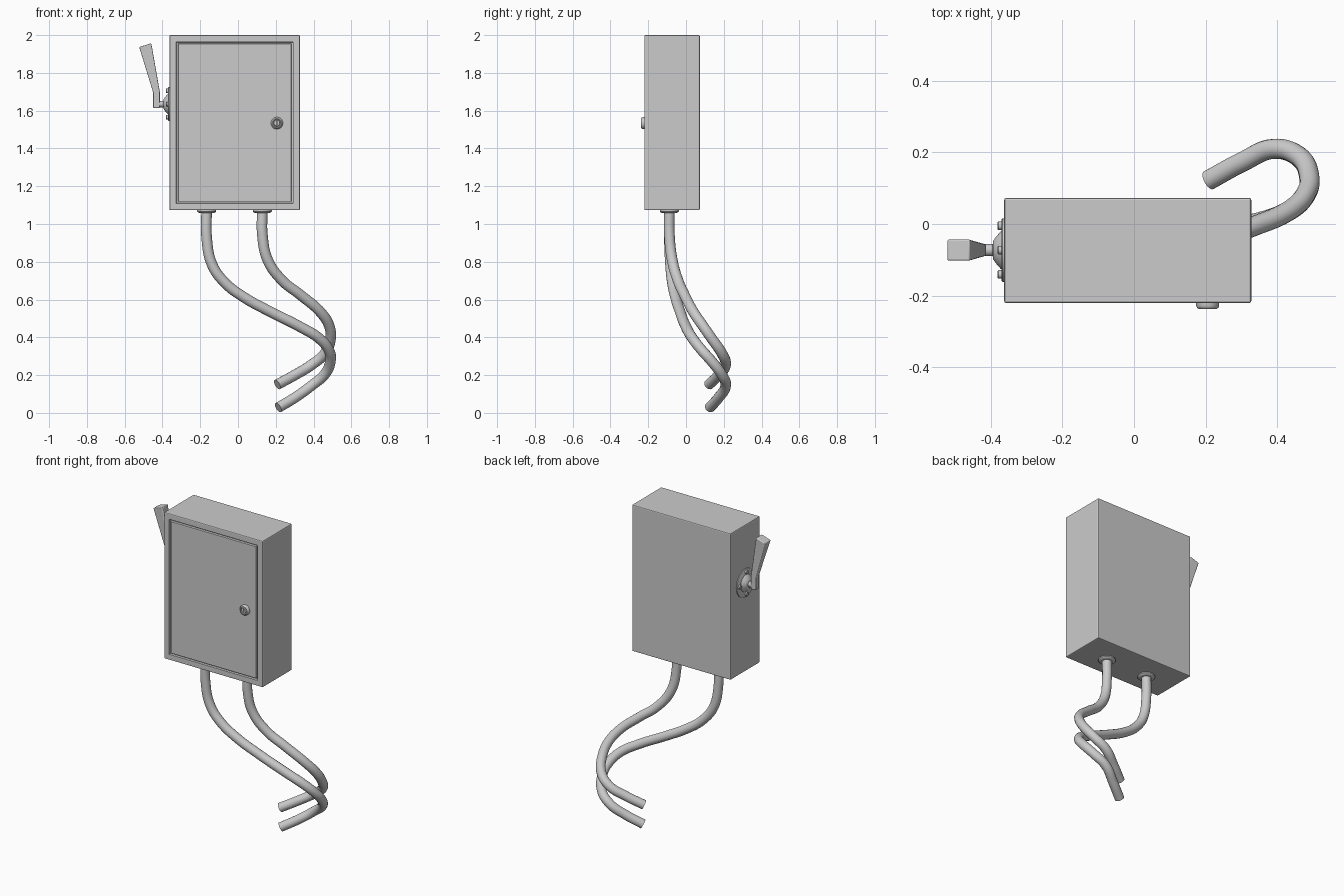
import bpy, bmesh, math
from mathutils import Matrix, Vector

if "Cube" in bpy.data.objects:
    bpy.data.objects.remove(bpy.data.objects["Cube"])


def finish(bm, name, angle=None):
    bmesh.ops.recalc_face_normals(bm, faces=bm.faces)
    me = bpy.data.meshes.new(name)
    bm.to_mesh(me)
    bm.free()
    ob = bpy.data.objects.new(name, me)
    bpy.context.collection.objects.link(ob)
    if angle:
        smooth(ob, angle)
    return ob


def smooth(ob, angle):
    bpy.ops.object.select_all(action='DESELECT')
    ob.select_set(True)
    bpy.context.view_layer.objects.active = ob
    bpy.ops.object.shade_smooth_by_angle(angle=math.radians(angle))


def loft(name, rings, angle=None):
    """Skin a list of equal-length point rings and cap both ends."""
    bm = bmesh.new()
    vr = [[bm.verts.new(p) for p in r] for r in rings]
    n = len(vr[0])
    for a, b in zip(vr, vr[1:]):
        for i in range(n):
            bm.faces.new((a[i], a[(i + 1) % n], b[(i + 1) % n], b[i]))
    bm.faces.new(vr[0])
    bm.faces.new(vr[-1])
    return finish(bm, name, angle)


def lathe(name, profile, origin, axis, n=32):
    """Turn (radius, height) pairs around an axis starting at origin."""
    q = Vector((0, 0, 1)).rotation_difference(Vector(axis))
    rings = [[Vector(origin) + q @ Vector((r * math.cos(t), r * math.sin(t), h))
              for t in (2 * math.pi * i / n for i in range(n))] for r, h in profile]
    return loft(name, rings, 35)


def cable(name, pts):
    cu = bpy.data.curves.new(name, 'CURVE')
    cu.dimensions = '3D'
    cu.bevel_depth = 0.028
    cu.bevel_resolution = 6
    cu.resolution_u = 8
    cu.use_fill_caps = True
    sp = cu.splines.new('BEZIER')
    sp.bezier_points.add(len(pts) - 1)
    for bp, p in zip(sp.bezier_points, pts):
        bp.co = p
        bp.handle_left_type = bp.handle_right_type = 'AUTO'
    ob = bpy.data.objects.new(name, cu)
    bpy.context.collection.objects.link(ob)
    bpy.ops.object.select_all(action='DESELECT')
    ob.select_set(True)
    bpy.context.view_layer.objects.active = ob
    bpy.ops.object.convert(target='MESH')
    smooth(bpy.context.object, 40)


# Cabinet with rounded edges and a grooved door outline
X0, X1, Y0, Y1, Z0, Z1 = -0.363, 0.328, -0.221, 0.073, 1.073, 2.0
bm = bmesh.new()
bmesh.ops.create_cube(bm, size=1, matrix=Matrix.Translation(
    ((X0 + X1) / 2, (Y0 + Y1) / 2, (Z0 + Z1) / 2)) @ Matrix.Diagonal((X1 - X0, Y1 - Y0, Z1 - Z0, 1)))
bmesh.ops.bevel(bm, geom=bm.edges[:], offset=0.006, segments=2, profile=0.5, affect='EDGES')
bm.normal_update()
front = max((f for f in bm.faces if f.normal.y < -0.99), key=lambda f: f.calc_area())
for thick, depth in ((0.030, 0), (0.002, -0.012), (0.007, 0), (0.002, 0.012)):
    bmesh.ops.inset_region(bm, faces=[front], thickness=thick, depth=depth, use_even_offset=True)
finish(bm, "cabinet")

# Door lock with a recessed face and key slot
lock = lathe("door_lock", [(0.032, -0.004), (0.032, 0.008), (0.030, 0.013), (0.025, 0.017),
                           (0.021, 0.017), (0.019, 0.011), (0.017, 0.011), (0.015, 0.015)],
             (0.206, Y0, 1.534), (0, -1, 0))
bm = bmesh.new()
bmesh.ops.create_cube(bm, size=1, matrix=Matrix.Translation((0.206, Y0 - 0.014, 1.534))
                      @ Matrix.Diagonal((0.006, 0.02, 0.024, 1)))
slot = finish(bm, "key_slot_cutter")
slot.hide_render = True
slot.hide_set(True)
mod = lock.modifiers.new("slot", 'BOOLEAN')
mod.object = slot
mod.operation = 'DIFFERENCE'
mod.solver = 'EXACT'

# Switch mount: flange, cone and shaft on the left side
HY, HZ = -0.073, 1.635
lathe("switch_flange", [(0.089, -0.003), (0.089, 0.005), (0.086, 0.007)], (X0, HY, HZ), (-1, 0, 0), 40)
lathe("switch_hub", [(0.056, 0.005), (0.052, 0.010), (0.036, 0.024), (0.025, 0.031), (0.017, 0.032),
                     (0.017, 0.062)], (X0, HY, HZ), (-1, 0, 0))
for i in range(4):
    a = i * math.pi / 2
    lathe(f"flange_bolt_{i + 1}", [(0.012, 0.004), (0.012, 0.016), (0.010, 0.018)],
          (X0, HY + 0.068 * math.cos(a), HZ + 0.070 * math.sin(a)), (-1, 0, 0), 12)

# Lever: flaring square bar, (left x, z, right x, z, half depth) per section
sections = [(-0.449, 1.614, -0.414, 1.614, 0.017), (-0.449, 1.695, -0.414, 1.700, 0.017),
            (-0.523, 1.937, -0.459, 1.957, 0.030)]
lever = loft("switch_lever", [[(xa, HY - d, za), (xb, HY - d, zb), (xb, HY + d, zb), (xa, HY + d, za)]
                              for xa, za, xb, zb, d in sections])
bev = lever.modifiers.new("round_edges", 'BEVEL')
bev.width = 0.005
bev.segments = 3
bev.limit_method = 'ANGLE'
bev.angle_limit = math.radians(40)
smooth(lever, 40)

# Cable glands under the cabinet
for i, x in enumerate((-0.166, 0.129)):
    lathe(f"cable_gland_{i + 1}", [(0.050, -0.004), (0.050, 0.007), (0.046, 0.012), (0.036, 0.015),
                                   (0.030, 0.015)], (x, -0.088, Z0), (0, 0, -1))

# Hanging cables
cable("long_cable", [(-.166, -.088, 1.075), (-.166, -.088, .93), (-.137, -.082, .785), (-.07, -.072, .69),
                     (.035, -.055, .61), (.166, -.032, .538), (.33, 0, .455), (.435, .038, .39),
                     (.482, .085, .33), (.490, .13, .28), (.46, .188, .205), (.39, .210, .145),
                     (.30, .172, .08), (.213, .125, .028)])
cable("short_cable", [(.129, -.088, 1.075), (.129, -.088, .945), (.157, -.073, .81), (.235, -.042, .70),
                      (.33, -.008, .625), (.44, .042, .530), (.483, .09, .46), (.490, .135, .395),
                      (.46, .190, .315), (.39, .210, .255), (.30, .172, .20), (.208, .122, .15)])
